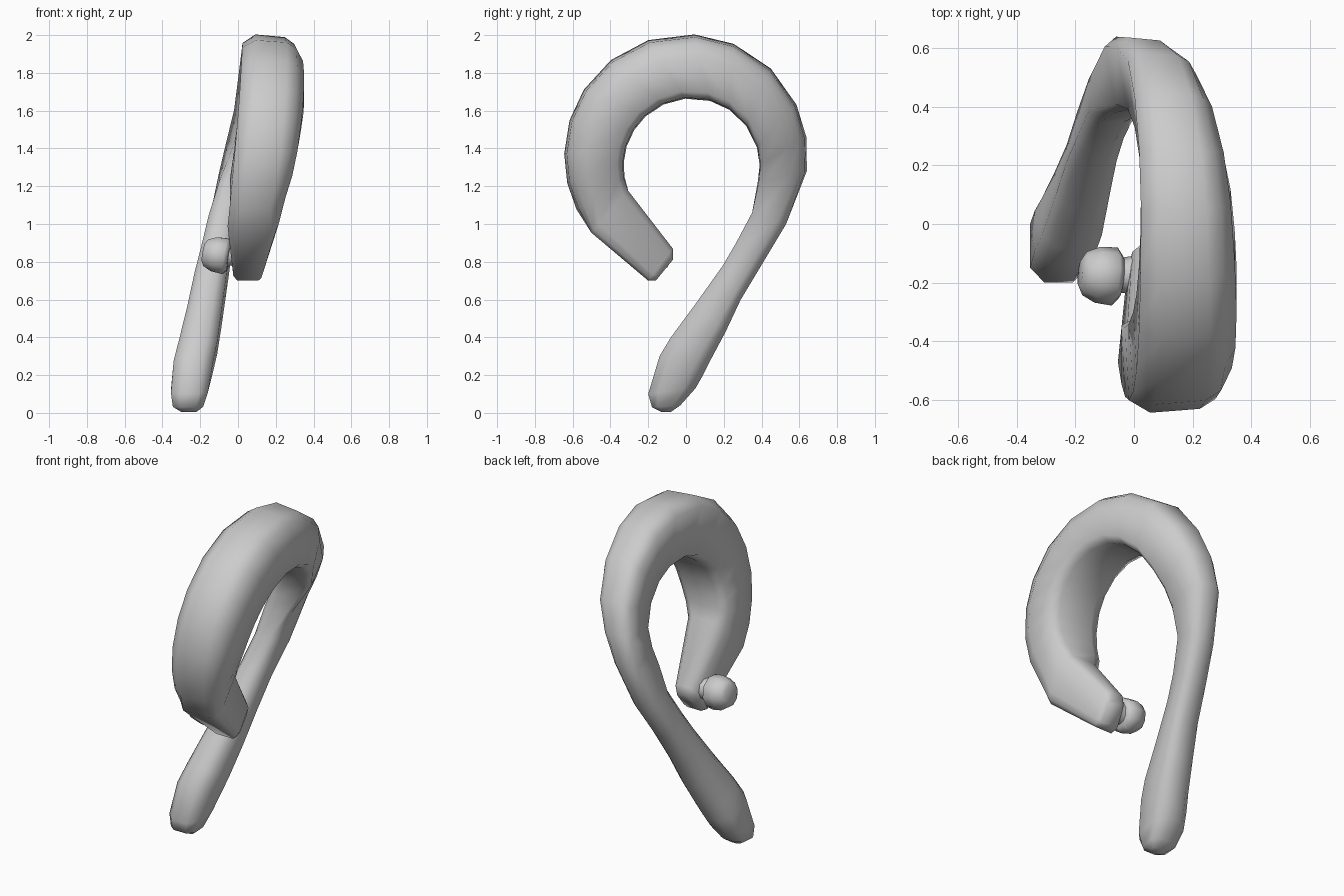
import bpy
import bmesh
from math import radians, sin, cos, pi
from mathutils import Vector, Euler

default = bpy.data.objects.get("Cube")
if default:
    bpy.data.objects.remove(default, do_unlink=True)


def make_material(name, colour):
    material = bpy.data.materials.new(name)
    material.use_nodes = True
    material.diffuse_color = colour
    material.node_tree.nodes["Principled BSDF"].inputs["Base Color"].default_value = colour
    return material


grey = make_material("light grey plastic", (.6, .6, .6, 1))


def lerp(a, b, t):
    return a + (b - a) * t


def sample(keys, t):
    """Read evenly spaced keys at t between zero and one."""
    place = t * (len(keys) - 1)
    index = min(int(place), len(keys) - 2)
    return lerp(keys[index], keys[index + 1], place - index)


def loft(name, rings, smooth_angle):
    """Join closed rings of points into a capped, smooth shaded skin."""
    bm = bmesh.new()
    loops = [[bm.verts.new(point) for point in ring] for ring in rings]
    for first, second in zip(loops, loops[1:]):
        count = len(first)
        for i in range(count):
            j = (i + 1) % count
            bm.faces.new((first[i], first[j], second[j], second[i]))
    bm.faces.new(loops[0])
    bm.faces.new(loops[-1])
    bmesh.ops.recalc_face_normals(bm, faces=bm.faces)
    mesh = bpy.data.meshes.new(name)
    bm.to_mesh(mesh)
    bm.free()
    mesh.materials.append(grey)
    part = bpy.data.objects.new(name, mesh)
    bpy.context.collection.objects.link(part)
    bpy.ops.object.select_all(action="DESELECT")
    part.select_set(True)
    bpy.context.view_layer.objects.active = part
    bpy.ops.object.shade_smooth_by_angle(angle=radians(smooth_angle))
    return part


# Cross-sections as (sideways, outer to inner) fractions
MOUTH_SHAPE = [(.14, 0), (.85, 0), (.95, .07), (1, .2), (1, .88),
               (.85, 1), (.32, 1), (.12, .8), (0, .15)]
HOOK_SHAPE = [(.22, 0), (.73, .04), (.89, .14), (1, .36), (1, .88),
              (.85, .98), (.18, 1), (0, .92), (0, .13)]
STEM_SHAPE = [(.27, 0), (.7, 0), (.88, .1), (1, .26), (1, .8),
              (.75, 1), (.25, 1), (0, .8), (0, .2)]


def section(outer, inner, left, right, shape):
    """Place a cross-section between an outer and an inner edge point (y, z)."""
    return [Vector((lerp(left, right, u),
                    lerp(outer[0], inner[0], v),
                    lerp(outer[1], inner[1], v))) for u, v in shape]


def on_circle(y, z, radius, degrees):
    angle = radians(degrees)
    return y + radius * cos(angle), z + radius * sin(angle)


# Tapered mouthpiece at the free end of the hook
rings = [
    section((-.16, .70), (-.07, .81), -.005, .115, MOUTH_SHAPE),
    section((-.20, .70), (-.07, .87), -.025, .13, MOUTH_SHAPE),
]

# Ear hook: an arc between two offset circles, leaning sideways
low_edge = [-.055, -.025, .005, .02, .025, .015, -.02, -.10]
high_edge = [.215, .305, .345, .352, .335, .295, .215, .075]
arc = [219, 206, 193, 179, 163, 147, 128, 108, 86, 67, 46, 25, 9, -7]
for angle in arc:
    t = (arc[0] - angle) / (arc[0] - arc[-1])
    shape = MOUTH_SHAPE if angle == arc[0] else HOOK_SHAPE
    rings.append(section(on_circle(0, 1.36, .645, angle),
                         on_circle(.03, 1.305, .36, lerp(201, -14, t)),
                         sample(low_edge, t), sample(high_edge, t), shape))

# Stem running down to the rounded battery end
stem = [
    ((.53, 1.0), (.35, 1.06), -.155, .01),
    ((.41, .80), (.265, .90), -.195, -.035),
    ((.29, .60), (.195, .78), -.23, -.06),
    ((.21, .43), (.06, .59), -.27, -.085),
    ((.13, .28), (-.08, .40), -.315, -.11),
    ((.09, .20), (-.14, .30), -.34, -.13),
    ((.05, .13), (-.20, .10), -.355, -.16),
    ((-.03, .04), (-.18, .03), -.345, -.185),
    ((-.08, .005), (-.13, .005), -.30, -.22),
]
rings += [section(*row, STEM_SHAPE) for row in stem]
loft("ear_hook", rings, 70)


def turned(name, profile, centre, tilt, sides, smooth_angle):
    """Turn (x, radius) pairs around the sideways axis, then tilt the result."""
    spin = Euler(tilt).to_matrix()
    rings = []
    for x, radius in profile:
        ring = []
        for k in range(sides):
            a = 2 * pi * k / sides
            ring.append(centre + spin @ Vector((x, radius * cos(a), radius * sin(a))))
        rings.append(ring)
    return loft(name, rings, smooth_angle)


# Earbud on the inner side of the mouthpiece, with its short neck
bud_centre = Vector((-.11, -.175, .837))
tilt = (0, radians(10), radians(-6))
turned("earbud_tip", [(-.075, .048), (-.06, .075), (-.015, .096), (.045, .10),
                      (.065, .075)], bud_centre, tilt, 10, 60)
turned("earbud_neck", [(.045, .07), (.07, .06), (.10, .065), (.16, .07)],
       bud_centre, (0, 0, 0), 10, 60)
